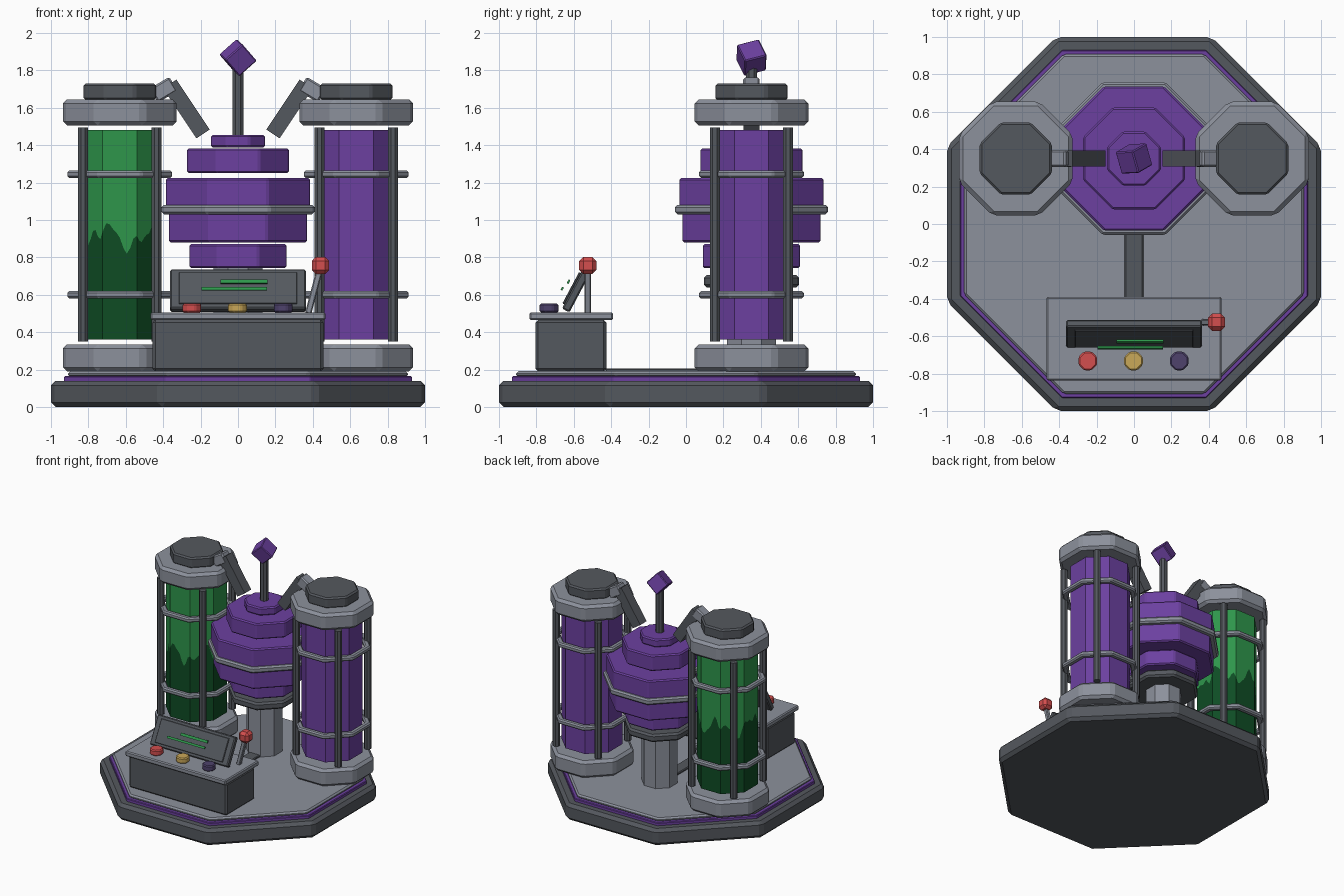
import bpy, bmesh, math
from mathutils import Vector, Matrix, Euler

if "Cube" in bpy.data.objects:
    bpy.data.objects.remove(bpy.data.objects["Cube"])

CY = 0.35      # depth of the reactor and tanks
TX = 0.632     # sideways position of the tanks


def material(name, rgb):
    lin = [((c / 255 + 0.055) / 1.055) ** 2.4 for c in rgb]
    m = bpy.data.materials.new(name)
    m.diffuse_color = (*lin, 1)
    m.use_nodes = True
    m.node_tree.nodes["Principled BSDF"].inputs["Base Color"].default_value = m.diffuse_color
    return m


DARK = material("dark_metal", (84, 88, 94))
GREY = material("light_metal", (140, 145, 156))
PURPLE = material("purple", (108, 64, 160))
GREEN = material("bright_green", (46, 150, 75))
DEEP = material("deep_green", (14, 76, 36))
RED = material("red", (212, 78, 78))
YELLOW = material("yellow", (202, 168, 88))
PLUM = material("plum", (78, 66, 108))


def finish(name, bm, mats, bevel=0.0):
    bmesh.ops.recalc_face_normals(bm, faces=bm.faces)
    me = bpy.data.meshes.new(name)
    bm.to_mesh(me)
    bm.free()
    ob = bpy.data.objects.new(name, me)
    bpy.context.collection.objects.link(ob)
    for m in mats:
        me.materials.append(m)
    if bevel:
        mod = ob.modifiers.new("chamfer", 'BEVEL')
        mod.width = bevel
        mod.segments = 1
        mod.limit_method = 'ANGLE'
    return ob


def octagon(a):
    """Corner points of an octagon with flats facing the axes, a = half width."""
    r = a / math.cos(math.pi / 8)
    return [(r * math.cos(math.pi / 8 + i * math.pi / 4),
             r * math.sin(math.pi / 8 + i * math.pi / 4)) for i in range(8)]


def prism(name, x, y, z0, z1, a, mat, bevel=0.0):
    """Upright octagonal block."""
    bm = bmesh.new()
    lo = [bm.verts.new((x + px, y + py, z0)) for px, py in octagon(a)]
    hi = [bm.verts.new((x + px, y + py, z1)) for px, py in octagon(a)]
    bm.faces.new(lo)
    bm.faces.new(hi)
    for i in range(8):
        j = (i + 1) % 8
        bm.faces.new((lo[i], lo[j], hi[j], hi[i]))
    return finish(name, bm, [mat], bevel)


def ring(name, x, y, z0, z1, inner, outer, mat, bevel=0.0):
    """Octagonal hoop with a rectangular section."""
    bm = bmesh.new()
    loops = [[bm.verts.new((x + px, y + py, z)) for px, py in octagon(a)]
             for a, z in ((inner, z0), (outer, z0), (outer, z1), (inner, z1))]
    for k in range(4):
        A, B = loops[k], loops[(k + 1) % 4]
        for i in range(8):
            j = (i + 1) % 8
            bm.faces.new((A[i], A[j], B[j], B[i]))
    return finish(name, bm, [mat], bevel)


def box(name, centre, size, mat, bevel=0.0, rot=(0, 0, 0)):
    bm = bmesh.new()
    m = (Matrix.Translation(centre) @ Euler([math.radians(r) for r in rot]).to_matrix().to_4x4()
         @ Matrix.Diagonal((*size, 1)))
    bmesh.ops.create_cube(bm, size=1, matrix=m)
    return finish(name, bm, [mat], bevel)


def beam(name, p, q, w, mat, bevel=0.0):
    """Square bar lying in an x-z plane from p to q."""
    p, q = Vector(p), Vector(q)
    d = q - p
    ang = math.degrees(math.atan2(d.x, d.z))
    return box(name, (p + q) / 2, (w, w, d.length), mat, bevel, (0, ang, 0))


def liquid_tube(name, x, y, z0, z1, a, cols=10):
    """Octagonal tube, split along a wavy liquid line into two colours."""
    pts = octagon(a)
    rim = [Vector(pts[i]).lerp(Vector(pts[(i + 1) % 8]), k / cols)
           for i in range(8) for k in range(cols)]
    n = len(rim)
    bm = bmesh.new()
    rows = [[], [], []]
    for i, p in enumerate(rim):
        t = math.tau * i / n
        level = 0.91 + 0.05 * math.sin(5 * t + 0.6) + 0.035 * math.sin(11 * t) + 0.02 * math.sin(19 * t + 1)
        for row, z in zip(rows, (z0, level, z1)):
            row.append(bm.verts.new((x + p.x, y + p.y, z)))
    bm.faces.new(rows[0]).material_index = 1
    bm.faces.new(rows[2])
    for r in range(2):
        for i in range(n):
            j = (i + 1) % n
            f = bm.faces.new((rows[r][i], rows[r][j], rows[r + 1][j], rows[r + 1][i]))
            f.material_index = 1 - r
    return finish(name, bm, [GREEN, DEEP])


# Platform
prism("platform_base", 0, 0, 0, 0.14, 1.0, DARK, 0.025)
prism("platform_trim", 0, 0, 0.135, 0.165, 0.93, PURPLE, 0.005)
prism("platform_deck", 0, 0, 0.16, 0.192, 0.908, GREY, 0.012)
box("floor_conduit", (0, -0.08, 0.192), (0.1, 0.7, 0.03), DARK, 0.006)

# Tanks, one each side
for side, label in ((-1, "left"), (1, "right")):
    x = side * TX
    prism(label + "_tank_foot", x, CY, 0.19, 0.335, 0.304, GREY, 0.022)
    prism(label + "_tank_head", x, CY, 1.505, 1.645, 0.304, GREY, 0.022)
    prism(label + "_tank_lid", x, CY, 1.64, 1.73, 0.193, DARK, 0.012)
    if side < 0:
        liquid_tube("left_tank_tube", x, CY, 0.36, 1.48, 0.22)
    else:
        prism("right_tank_tube", x, CY, 0.36, 1.48, 0.22, PURPLE)
    for k, z in enumerate((0.6, 1.245)):
        ring(f"{label}_tank_hoop_{k}", x, CY, z - 0.02, z + 0.02, 0.235, 0.28, GREY, 0.01)
    for sx in (-1, 1):
        for sy in (-1, 1):
            prism(f"{label}_tank_rod_{sx}_{sy}", x + sx * 0.196, CY + sy * 0.196,
                  0.35, 1.495, 0.027, DARK)
    # Pipe from tank lid down to the reactor
    beam(label + "_pipe_elbow", (side * 0.45, CY, 1.665), (side * 0.345, CY, 1.728), 0.088, GREY, 0.01)
    beam(label + "_pipe", (side * 0.365, CY, 1.727), (side * 0.187, CY, 1.46), 0.085, DARK)

# Reactor in the middle
prism("reactor_pillar", 0, CY, 0.19, 0.75, 0.13, GREY)
prism("reactor_collar", 0, CY, 0.64, 0.705, 0.255, DARK, 0.015)
for k, (z0, z1, a) in enumerate(((0.742, 0.872, 0.26), (0.88, 1.05, 0.37), (1.05, 1.225, 0.386),
                                 (1.25, 1.383, 0.273), (1.388, 1.455, 0.145))):
    prism(f"reactor_tier_{k}", 0, CY, z0, z1, a, PURPLE, 0.01)
ring("reactor_hoop", 0, CY, 1.03, 1.08, 0.355, 0.408, GREY, 0.012)
prism("antenna_mast", 0, CY, 1.45, 1.85, 0.03, DARK)
box("antenna_crystal", (0, CY, 1.868), (0.125, 0.125, 0.125), PURPLE, 0.006, (20, 45, 30))

# Control console
box("console_body", (0, -0.615, 0.328), (0.913, 0.38, 0.276), DARK, 0.015)
box("console_top", (0, -0.613, 0.485), (0.936, 0.447, 0.042), GREY, 0.008)
tilt = -28
box("screen_frame", (0, -0.587, 0.622), (0.725, 0.045, 0.24), DARK, 0.008, (tilt, 0, 0))
box("screen_panel", (0, -0.611, 0.635), (0.63, 0.012, 0.19), DARK, 0.003, (tilt, 0, 0))
box("screen_line_upper", (0.032, -0.628, 0.67), (0.25, 0.01, 0.022), GREEN, 0, (tilt, 0, 0))
box("screen_line_lower", (-0.02, -0.662, 0.632), (0.35, 0.01, 0.018), GREEN, 0, (tilt, 0, 0))
for name, x, mat in (("red", -0.247, RED), ("yellow", -0.003, YELLOW), ("plum", 0.242, PLUM)):
    prism(name + "_button", x, -0.732, 0.505, 0.553, 0.05, mat, 0.008)
beam("lever_rod", (0.375, -0.525, 0.5), (0.438, -0.525, 0.74), 0.034, GREY, 0.006)
box("lever_knob", (0.441, -0.525, 0.757), (0.092, 0.092, 0.092), RED, 0.022)
